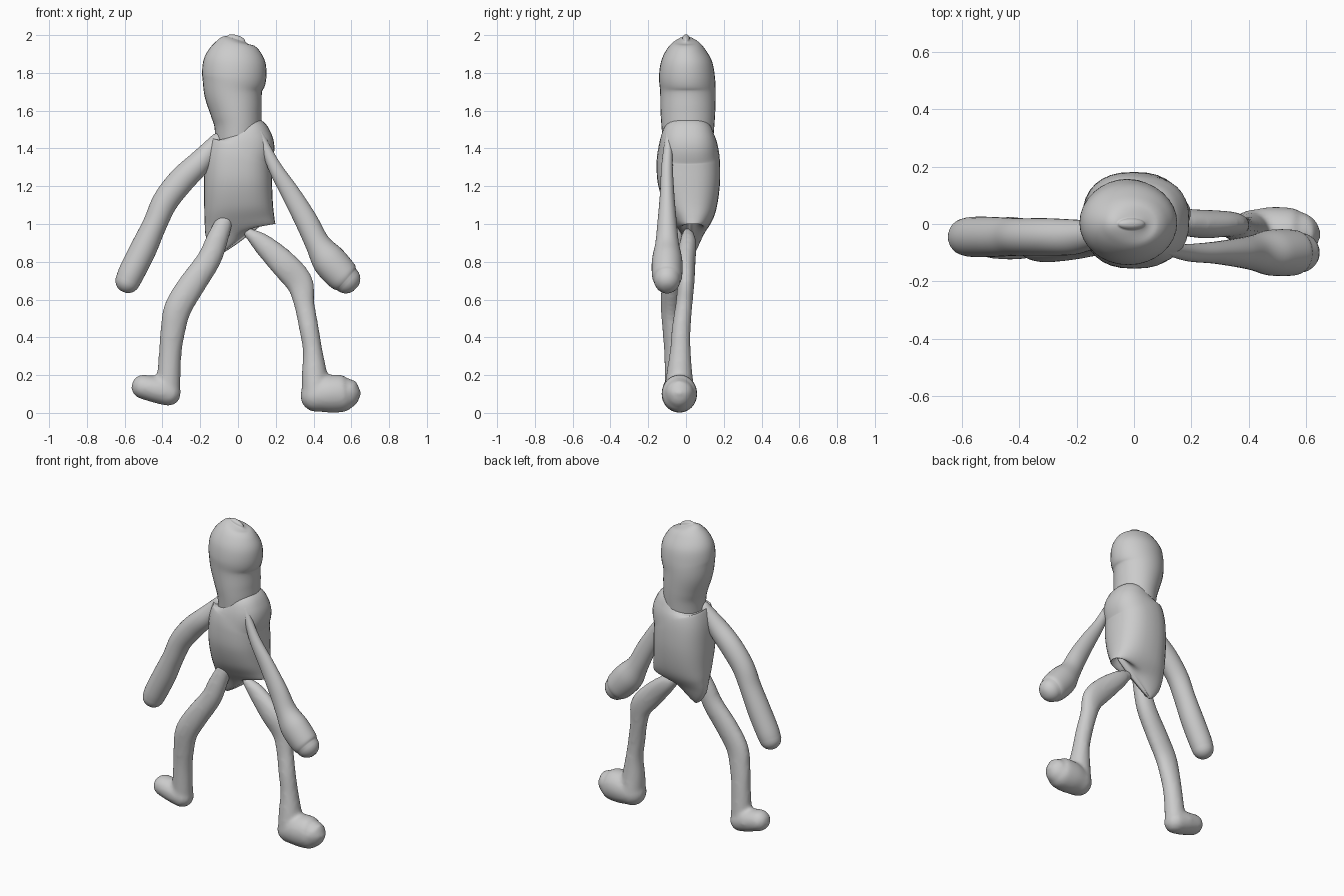
import bpy, bmesh, math
from mathutils import Vector

cube = bpy.data.objects.get("Cube")
if cube:
    bpy.data.objects.remove(cube)

grey = bpy.data.materials.new("plain grey")
grey.use_nodes = True
COLOUR = (0.6, 0.6, 0.6, 1)
grey.diffuse_color = COLOUR
grey.node_tree.nodes["Principled BSDF"].inputs["Base Color"].default_value = COLOUR

SIDES, STEPS = 32, 6


def catmull(points):
    """Smooth curve through points, each a tuple of x, y, z and two radii."""
    p = [points[0]] + points + [points[-1]]
    out = []
    for i in range(1, len(p) - 2):
        for s in range(STEPS):
            t = s / STEPS
            out.append([0.5 * (2 * b + (c - a) * t + (2 * a - 5 * b + 4 * c - d) * t * t
                               + (3 * b - a - 3 * c + d) * t ** 3)
                        for a, b, c, d in zip(*p[i - 1:i + 3])])
    return out + [list(points[-1])]


def sweep(bm, points, power=1.0):
    """Oval tube along a path, closed with rounded ends."""
    path = catmull(points)
    n = len(path)
    rings = []
    for i, q in enumerate(path):
        tangent = Vector(path[min(i + 1, n - 1)][:3]) - Vector(path[max(i - 1, 0)][:3])
        tangent.y = 0
        tangent.normalize()
        rings.append((Vector(q[:3]), tangent, q[3], q[4]))

    def cap(ring, sign):
        c, t, a, b = ring
        return [(c + t * sign * min(a, b) * math.sin(k * math.pi / 12), t,
                 a * math.cos(k * math.pi / 12), b * math.cos(k * math.pi / 12))
                for k in range(1, 6)]

    rings = cap(rings[0], -1)[::-1] + rings + cap(rings[-1], 1)
    loops = []
    for c, t, a, b in rings:
        side = Vector((t.z, 0, -t.x))
        loop = []
        for k in range(SIDES):
            u = 2 * math.pi * k / SIDES
            cu, su = math.cos(u), math.sin(u)
            loop.append(bm.verts.new(c + side * a * math.copysign(abs(cu) ** power, cu)
                                     + Vector((0, b * math.copysign(abs(su) ** power, su), 0))))
        loops.append(loop)
    for lo, hi in zip(loops, loops[1:]):
        for k in range(SIDES):
            j = (k + 1) % SIDES
            bm.faces.new((lo[k], lo[j], hi[j], hi[k]))
    bm.faces.new(loops[0][::-1])
    bm.faces.new(loops[-1])


def part(name, sweeps, power=1.0):
    """One clay-like part fused from one or more tubes."""
    bm = bmesh.new()
    for points in sweeps:
        sweep(bm, points, power)
    bmesh.ops.recalc_face_normals(bm, faces=bm.faces)
    mesh = bpy.data.meshes.new(name)
    bm.to_mesh(mesh)
    bm.free()
    mesh.materials.append(grey)
    obj = bpy.data.objects.new(name, mesh)
    bpy.context.collection.objects.link(obj)
    if len(sweeps) > 1:
        remesh = obj.modifiers.new("fuse", "REMESH")
        remesh.mode = "VOXEL"
        remesh.voxel_size = 0.012
        remesh.use_smooth_shade = True
        smooth = obj.modifiers.new("soften", "SMOOTH")
        smooth.factor = 0.5
        smooth.iterations = 8
    mesh.shade_smooth()
    return obj


# Head and neck
part("head", [[
    (0, 0.01, 1.4, .12, .13), (0, 0.01, 1.52, .125, .14), (-.01, 0.01, 1.6, .137, .145),
    (-.025, .01, 1.7, .155, .147), (-.02, .005, 1.78, .17, .148), (-.02, .003, 1.86, .164, .135),
    (-.018, 0, 1.92, .135, .105), (-.015, 0, 1.96, .095, .07), (-.01, 0, 1.98, .05, .02)]])

# Torso, wedge-shaped at the hips
part("torso", [[
    (.03, .03, .935, .155, .012), (.015, .035, .96, .185, .06), (.008, .035, 1.02, .185, .105),
    (.003, .025, 1.1, .182, .14), (0, .015, 1.22, .18, .165), (.003, .012, 1.34, .175, .167),
    (.025, .012, 1.42, .17, .155), (.025, .01, 1.47, .145, .14), (.01, .01, 1.51, .11, .12)]], .82)

# Arms
part("right_arm", [[
    (-.11, -.03, 1.44, .04, .04), (-.2, -.045, 1.33, .062, .06), (-.3, -.045, 1.23, .07, .065),
    (-.385, -.045, 1.12, .068, .065), (-.44, -.045, 1, .064, .067), (-.5, -.045, .87, .07, .07),
    (-.56, -.045, .75, .07, .07), (-.583, -.045, .7, .066, .066)]])
part("left_arm", [[
    (.115, -.09, 1.48, .018, .018), (.19, -.1, 1.31, .035, .03), (.28, -.1, 1.16, .05, .038),
    (.36, -.1, 1.02, .06, .05), (.42, -.1, .9, .066, .062), (.48, -.1, .81, .09, .08),
    (.55, -.1, .73, .088, .08), (.575, -.1, .705, .075, .07)]])

# Legs with feet
part("right_leg", [
    [(-.07, -.04, 1.02, .045, .04), (-.11, -.05, .92, .058, .05), (-.155, -.06, .81, .064, .055),
     (-.25, -.075, .67, .072, .055), (-.32, -.08, .55, .073, .053), (-.347, -.07, .42, .065, .053),
     (-.36, -.06, .3, .06, .055), (-.37, -.05, .12, .065, .062)],
    [(-.37, -.05, .105, .068, .07), (-.43, -.05, .122, .07, .075), (-.5, -.05, .138, .065, .07)]])
part("left_leg", [
    [(.06, .01, .95, .03, .03), (.13, .01, .895, .055, .045), (.24, 0, .79, .073, .05),
     (.325, 0, .69, .073, .045), (.35, -.01, .58, .055, .045), (.375, -.025, .45, .052, .05),
     (.395, -.03, .33, .052, .055), (.405, -.035, .2, .068, .07), (.41, -.035, .09, .072, .085)],
    [(.415, -.035, .09, .085, .085), (.48, -.035, .1, .1, .095), (.56, -.035, .103, .098, .09),
     (.57, -.035, .104, .082, .076)]])
